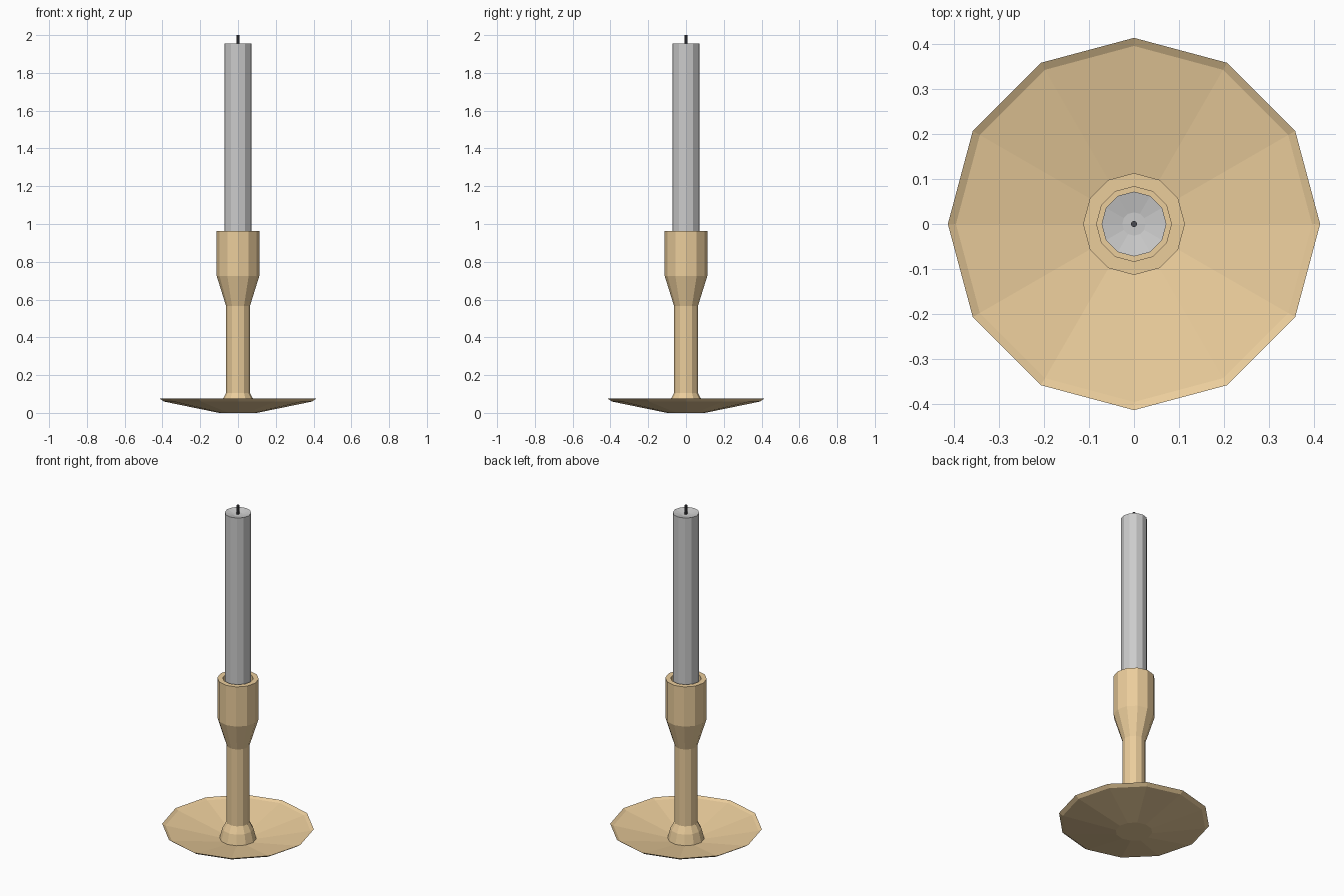
import bpy, bmesh
from math import cos, sin, tau

if "Cube" in bpy.data.objects:
    bpy.data.objects.remove(bpy.data.objects["Cube"])


def material(name, rgb):
    m = bpy.data.materials.new(name)
    m.diffuse_color = (*rgb, 1)
    m.use_nodes = True
    m.node_tree.nodes["Principled BSDF"].inputs["Base Color"].default_value = m.diffuse_color
    return m


def lathe(name, profile, mat=None, sides=12):
    """Revolve (radius, z) points around z; the ends on the axis close the shape."""
    bm = bmesh.new()
    rings = []
    for r, z in profile:
        if r == 0:
            rings.append([bm.verts.new((0, 0, z))] * sides)
        else:
            rings.append([bm.verts.new((r * cos(tau * i / sides), r * sin(tau * i / sides), z))
                          for i in range(sides)])
    for a, b in zip(rings, rings[1:]):
        for i in range(sides):
            j = (i + 1) % sides
            corners = list(dict.fromkeys((a[i], a[j], b[j], b[i])))
            bm.faces.new(corners)
    bmesh.ops.recalc_face_normals(bm, faces=bm.faces)
    mesh = bpy.data.meshes.new(name)
    bm.to_mesh(mesh)
    bm.free()
    obj = bpy.data.objects.new(name, mesh)
    bpy.context.collection.objects.link(obj)
    if mat:
        mesh.materials.append(mat)
    return obj


brass = material("brass", (0.83, 0.61, 0.33))
char = material("wick_dark", (0.07, 0.07, 0.08))

# Thin shallow drip dish
lathe("dish", [(0, 0), (0.10, 0), (0.392, 0.06), (0.413, 0.075),
               (0.395, 0.065), (0.10, 0.006), (0, 0.006)], brass)

# Flared foot, stem and hollow candle cup
lathe("stem_and_cup", [(0, 0.004), (0.10, 0.006), (0.085, 0.065), (0.063, 0.105),
                       (0.063, 0.565), (0.113, 0.725), (0.113, 0.963),
                       (0.083, 0.963), (0.083, 0.80), (0, 0.80)], brass)

# Candle with a slightly hollowed top
lathe("candle", [(0, 0.80), (0.072, 0.80), (0.072, 1.955),
                 (0.026, 1.945), (0, 1.945)])

# Wick
lathe("wick", [(0, 1.94), (0.007, 1.94), (0.007, 2.0), (0, 2.0)], char, 8)
